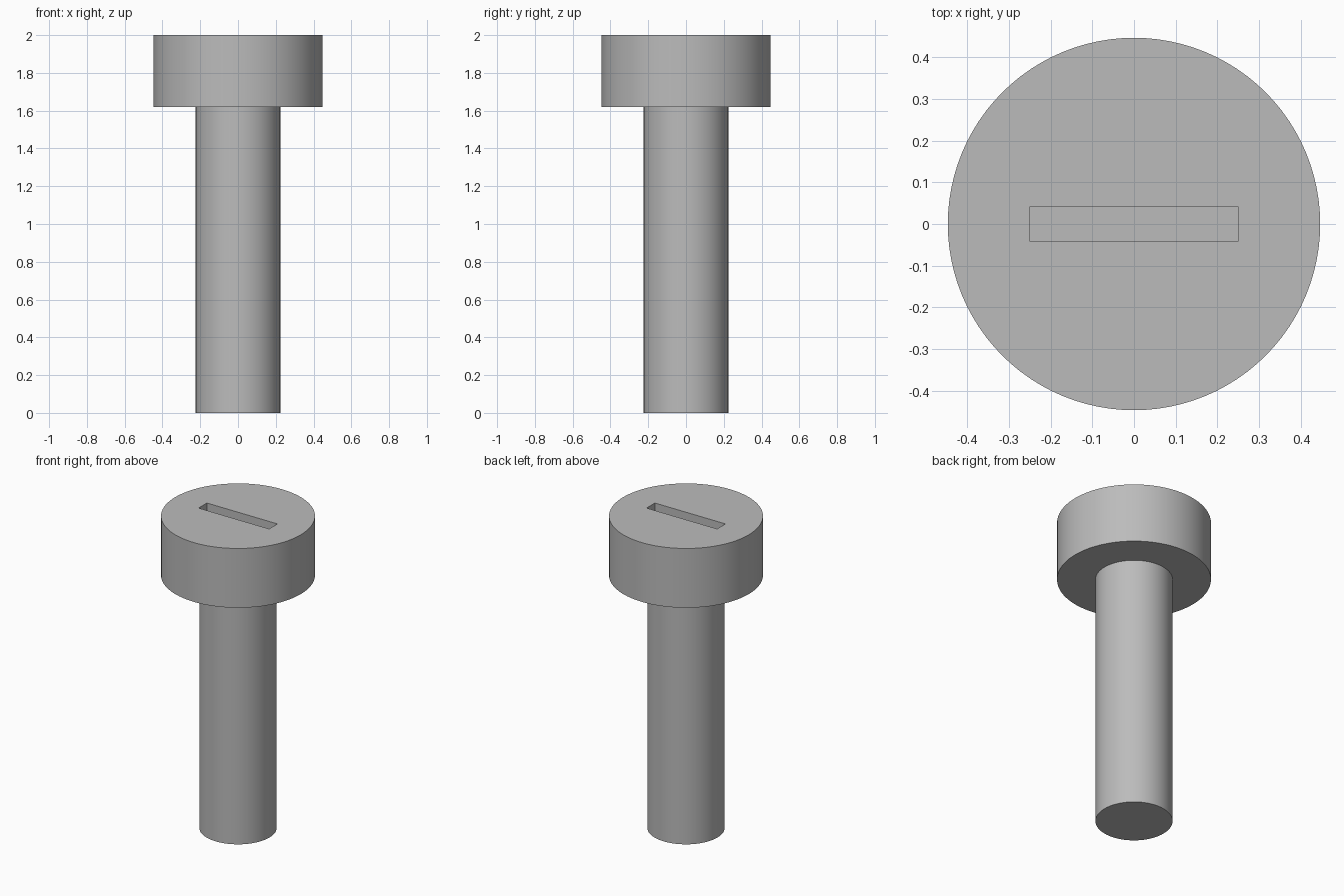
import bpy
import bmesh
from math import radians, tau
from mathutils import Matrix, Vector

SEGMENTS = 96
HEAD_R, SHANK_R = 0.447, 0.224
HEAD_BOTTOM, TOP = 1.62, 2.0
SLOT_LENGTH, SLOT_WIDTH, SLOT_DEPTH = 0.5, 0.084, 0.19

default_cube = bpy.data.objects.get("Cube")
if default_cube:
    bpy.data.objects.remove(default_cube, do_unlink=True)

steel = bpy.data.materials.new("grey steel")
steel.use_nodes = True
grey = (0.5, 0.5, 0.5, 1.0)
steel.diffuse_color = grey
steel.node_tree.nodes["Principled BSDF"].inputs["Base Color"].default_value = grey


def make_object(name, bm):
    mesh = bpy.data.meshes.new(name)
    bmesh.ops.recalc_face_normals(bm, faces=bm.faces)
    bm.to_mesh(mesh)
    bm.free()
    mesh.materials.append(steel)
    obj = bpy.data.objects.new(name, mesh)
    bpy.context.collection.objects.link(obj)
    return obj


# Shank and head turned as one solid from a stepped profile
bm = bmesh.new()
profile = [(SHANK_R, 0), (SHANK_R, HEAD_BOTTOM), (HEAD_R, HEAD_BOTTOM), (HEAD_R, TOP)]
verts = [bm.verts.new((r, 0, z)) for r, z in profile]
edges = [bm.edges.new(pair) for pair in zip(verts, verts[1:])]
bmesh.ops.spin(bm, geom=verts + edges, cent=(0, 0, 0), axis=(0, 0, 1),
               angle=tau, steps=SEGMENTS, use_merge=True)
bmesh.ops.remove_doubles(bm, verts=bm.verts, dist=0.0001)
bmesh.ops.holes_fill(bm, edges=[e for e in bm.edges if e.is_boundary], sides=0)
bolt = make_object("bolt_head_and_shank", bm)

# Straight driver slot cut into the top of the head
bm = bmesh.new()
bmesh.ops.create_cube(bm, size=1, matrix=Matrix.LocRotScale(
    Vector((0, 0, TOP)), None, Vector((SLOT_LENGTH, SLOT_WIDTH, 2 * SLOT_DEPTH))))
cutter = make_object("slot_cutter", bm)
cutter.hide_render = True

bpy.ops.object.select_all(action="DESELECT")
bolt.select_set(True)
bpy.context.view_layer.objects.active = bolt
cut = bolt.modifiers.new("driver slot", "BOOLEAN")
cut.operation = "DIFFERENCE"
cut.solver = "EXACT"
cut.object = cutter
bpy.ops.object.modifier_apply(modifier=cut.name)
bpy.data.objects.remove(cutter, do_unlink=True)

# Smooth round sides with crisp rims
bpy.ops.object.shade_smooth_by_angle(angle=radians(30))
